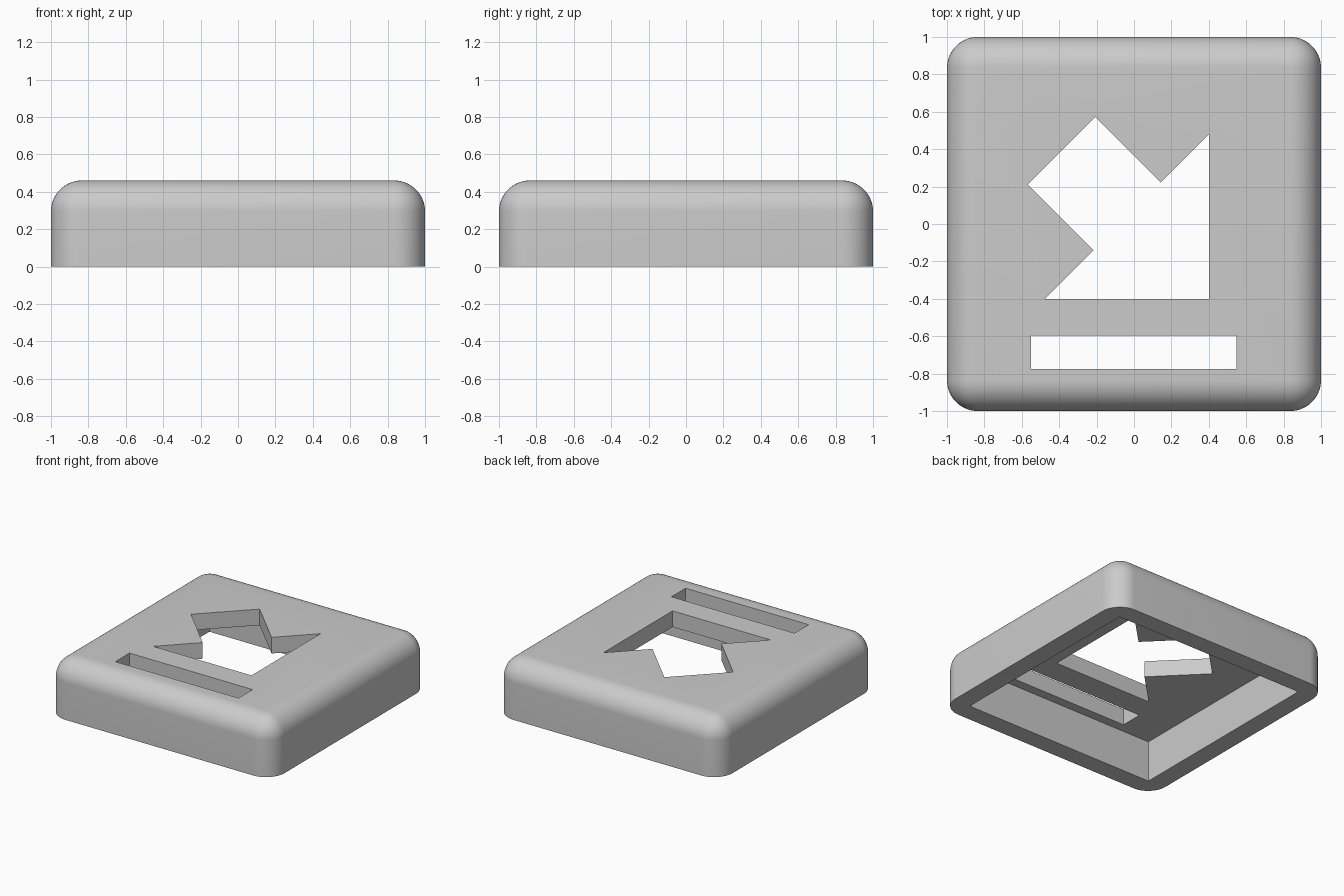
import bpy, bmesh, math

HEIGHT, RADIUS = 0.46, 0.165
WALL, CEILING = 0.15, 0.33

old = bpy.data.objects.get("Cube")
if old:
    bpy.data.objects.remove(old, do_unlink=True)

# Plain grey plastic
grey = bpy.data.materials.new("light_grey")
grey.use_nodes = True
colour = (0.6, 0.6, 0.6, 1)
grey.diffuse_color = colour
grey.node_tree.nodes["Principled BSDF"].inputs["Base Color"].default_value = colour


def rect(x0, y0, x1, y1):
    return [(x0, y0), (x1, y0), (x1, y1), (x0, y1)]


def prism(name, outline, z0, z1, rounding=0):
    """Extrude an outline upwards, optionally rounding all but the bottom edges."""
    bm = bmesh.new()
    base = bm.faces.new([bm.verts.new((x, y, z0)) for x, y in outline])
    top = bmesh.ops.extrude_face_region(bm, geom=[base], use_keep_orig=True)["geom"]
    for v in top:
        if isinstance(v, bmesh.types.BMVert):
            v.co.z = z1
    bmesh.ops.recalc_face_normals(bm, faces=bm.faces)
    if rounding:
        edges = [e for e in bm.edges if max(v.co.z for v in e.verts) > z0]
        bmesh.ops.bevel(bm, geom=edges, offset=rounding, offset_type='OFFSET',
                        segments=14, profile=0.5, affect='EDGES')
    mesh = bpy.data.meshes.new(name)
    bm.to_mesh(mesh)
    bm.free()
    mesh.materials.append(grey)
    obj = bpy.data.objects.new(name, mesh)
    bpy.context.collection.objects.link(obj)
    return obj


# Rounded cap body
cap = prism("cap_shell", rect(-1, -1, 1, 1), 0, HEIGHT, RADIUS)

# Hollow underside, bent arrow opening and bar slot
inner = 1 - WALL
arrow = [(-0.475, -0.4), (0.4, -0.4), (0.4, 0.48), (0.143, 0.222),
         (-0.208, 0.572), (-0.568, 0.212), (-0.217, -0.14)]
cutters = [
    prism("cavity_cutter", rect(-inner, -inner, inner, inner), -0.2, CEILING),
    prism("arrow_cutter", arrow, 0.2, 0.7),
    prism("slot_cutter", rect(-0.55, -0.775, 0.547, -0.595), 0.2, 0.7),
]
for cutter in cutters:
    cutter.hide_render = True
    cutter.hide_set(True)
    cut = cap.modifiers.new(cutter.name, 'BOOLEAN')
    cut.operation = 'DIFFERENCE'
    cut.solver = 'EXACT'
    cut.object = cutter

# Apply the cuts, then smooth the rounded edges
bpy.context.view_layer.objects.active = cap
cap.select_set(True)
for cutter in cutters:
    bpy.ops.object.modifier_apply(modifier=cutter.name)
    bpy.data.objects.remove(cutter, do_unlink=True)
bpy.ops.object.shade_smooth_by_angle(angle=math.radians(30))
